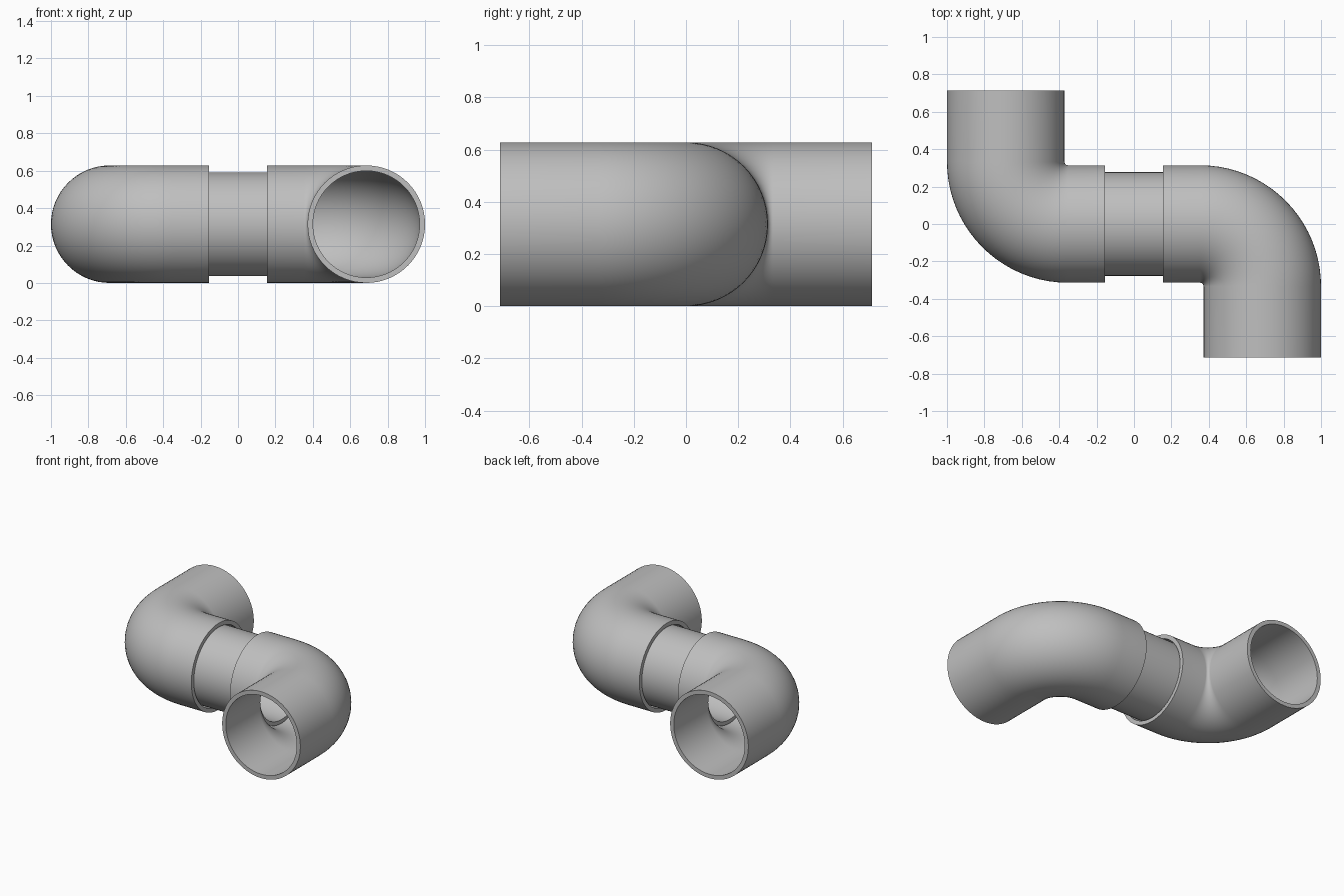
import bpy, bmesh
from math import sin, cos, pi, radians
from mathutils import Vector

cube = bpy.data.objects.get("Cube")
if cube:
    bpy.data.objects.remove(cube, do_unlink=True)

AXIS_Z = 0.314      # height of the pipe centre line
OUTER, BORE = 0.314, 0.285
BEND = 0.333        # centre line bend radius
SIDES, STEPS = 64, 20

grey = bpy.data.materials.new("pipe grey")
grey.use_nodes = True
colour = (0.52, 0.52, 0.52, 1)
grey.diffuse_color = colour
grey.node_tree.nodes["Principled BSDF"].inputs["Base Color"].default_value = colour


def tube(name, path, outer, inner):
    """Hollow pipe swept along (point, direction) stations in the ground plane."""
    bm = bmesh.new()
    # Out along the outer wall, back along the bore, then closed into a loop
    stations = [(p, d, outer) for p, d in path] + [(p, d, inner) for p, d in reversed(path)]
    rings = []
    for p, d, r in stations:
        side = Vector((-d.y, d.x, 0))
        rings.append([bm.verts.new(p + side * r * cos(a) + Vector((0, 0, r * sin(a))))
                      for a in (2 * pi * i / SIDES for i in range(SIDES))])
    for k, ring in enumerate(rings):
        following = rings[(k + 1) % len(rings)]
        for i in range(SIDES):
            j = (i + 1) % SIDES
            bm.faces.new((ring[i], ring[j], following[j], following[i]))
    bmesh.ops.recalc_face_normals(bm, faces=bm.faces)
    mesh = bpy.data.meshes.new(name)
    bm.to_mesh(mesh)
    bm.free()
    mesh.materials.append(grey)
    obj = bpy.data.objects.new(name, mesh)
    bpy.context.collection.objects.link(obj)
    bpy.ops.object.select_all(action='DESELECT')
    obj.select_set(True)
    bpy.context.view_layer.objects.active = obj
    bpy.ops.object.shade_smooth_by_angle(angle=radians(35))
    return obj


def elbow_path(s):
    """Straight socket, quarter bend, straight outlet; s = -1 turns it half round."""
    bend_x = 1 - OUTER - BEND
    stations = [((0.155, 0), (1, 0))]
    for k in range(STEPS + 1):
        t = pi / 2 * k / STEPS
        stations.append(((bend_x + BEND * sin(t), BEND * (cos(t) - 1)), (cos(t), -sin(t))))
    stations.append(((1 - OUTER, -0.713), (0, -1)))
    return [(Vector((s * p[0], s * p[1], AXIS_Z)), Vector((s * d[0], s * d[1], 0)))
            for p, d in stations]


# The two elbows
tube("left_elbow", elbow_path(1), OUTER, BORE)
tube("right_elbow", elbow_path(-1), OUTER, BORE)

# Thinner connecting pipe, pushed into both sockets
tube("connecting_pipe",
     [(Vector((x, 0, AXIS_Z)), Vector((1, 0, 0))) for x in (-0.35, 0.35)],
     0.277, 0.25)
